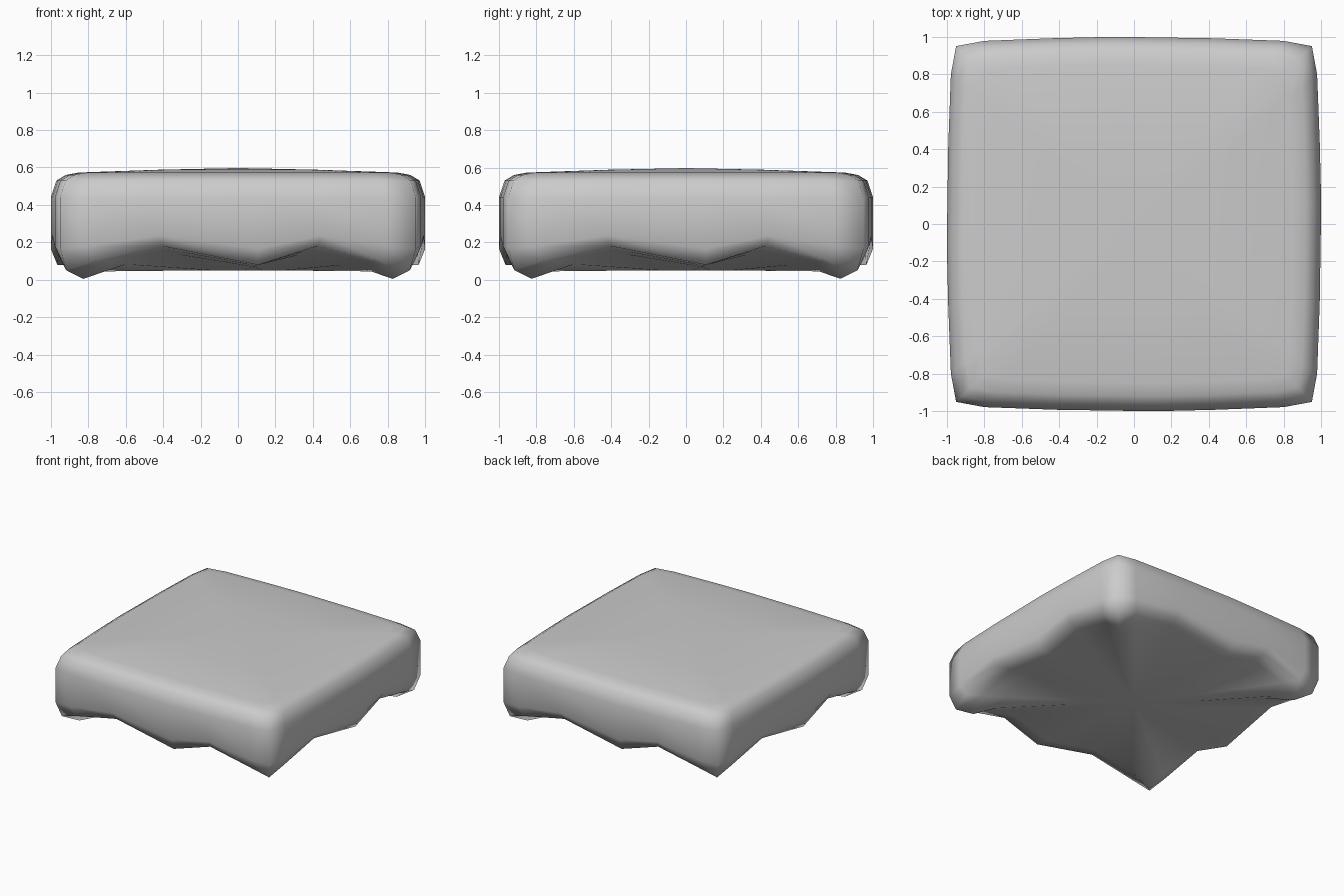
import bpy, bmesh
from mathutils import Matrix
from math import pi

if "Cube" in bpy.data.objects:
    bpy.data.objects.remove(bpy.data.objects["Cube"])

# One side's rim: position along side, outward bulge, height of lower edge, corner flag
SIDE = [(-0.95, 0.95, 0.08), (-0.80, 0.978, 0.10), (-0.42, 0.992, 0.18),
        (0.11, 1.0, 0.08), (0.44, 0.992, 0.18), (0.80, 0.978, 0.10)]


def ring(bm, scale, height):
    """Closed loop round the slab; height(rim_z, is_corner) gives z."""
    verts = []
    for k in range(4):
        rot = Matrix.Rotation(k * pi / 2, 3, 'Z')
        for i, (t, out, rim) in enumerate(SIDE):
            corner = i == 0
            s = scale(rim, corner)
            v = bm.verts.new((t * s, -out * s, height(rim, corner)))
            v.co = rot @ v.co
            verts.append(v)
    return verts


bm = bmesh.new()
rings = [
    # top and rounded shoulder
    ring(bm, lambda r, c: 0.42, lambda r, c: 0.588),
    ring(bm, lambda r, c: 0.85, lambda r, c: 0.573),
    ring(bm, lambda r, c: 0.92, lambda r, c: 0.56),
    ring(bm, lambda r, c: 0.97, lambda r, c: 0.53),
    # side wall
    ring(bm, lambda r, c: 1.0, lambda r, c: 0.44),
    ring(bm, lambda r, c: 1.0, lambda r, c: r * 0.7 + 0.11),
    # wavy lower rim
    ring(bm, lambda r, c: 0.965, lambda r, c: r - 0.03 if c else r),
    # feet at the corners, long shallow valleys running in from the arches
    ring(bm, lambda r, c: 0.87, lambda r, c: 0.005 if c else 0.05 + (r - 0.05) * 0.85),
    ring(bm, lambda r, c: 0.75, lambda r, c: 0.045 if c else 0.05 + (r - 0.05) * 0.65),
    ring(bm, lambda r, c: 0.3, lambda r, c: 0.05),
]
for a, b in zip(rings, rings[1:]):
    n = len(a)
    for i in range(n):
        j = (i + 1) % n
        bm.faces.new((a[i], b[i], b[j], a[j]))

# caps
for loop, z in ((rings[0], 0.597), (rings[-1], 0.05)):
    c = bm.verts.new((0, 0, z))
    for i in range(len(loop)):
        bm.faces.new((c, loop[i], loop[(i + 1) % len(loop)]))
bmesh.ops.recalc_face_normals(bm, faces=bm.faces[:])
for f in bm.faces:
    f.smooth = True

mesh = bpy.data.meshes.new("cushion")
bm.to_mesh(mesh)
bm.free()
obj = bpy.data.objects.new("cushion", mesh)
bpy.context.collection.objects.link(obj)
